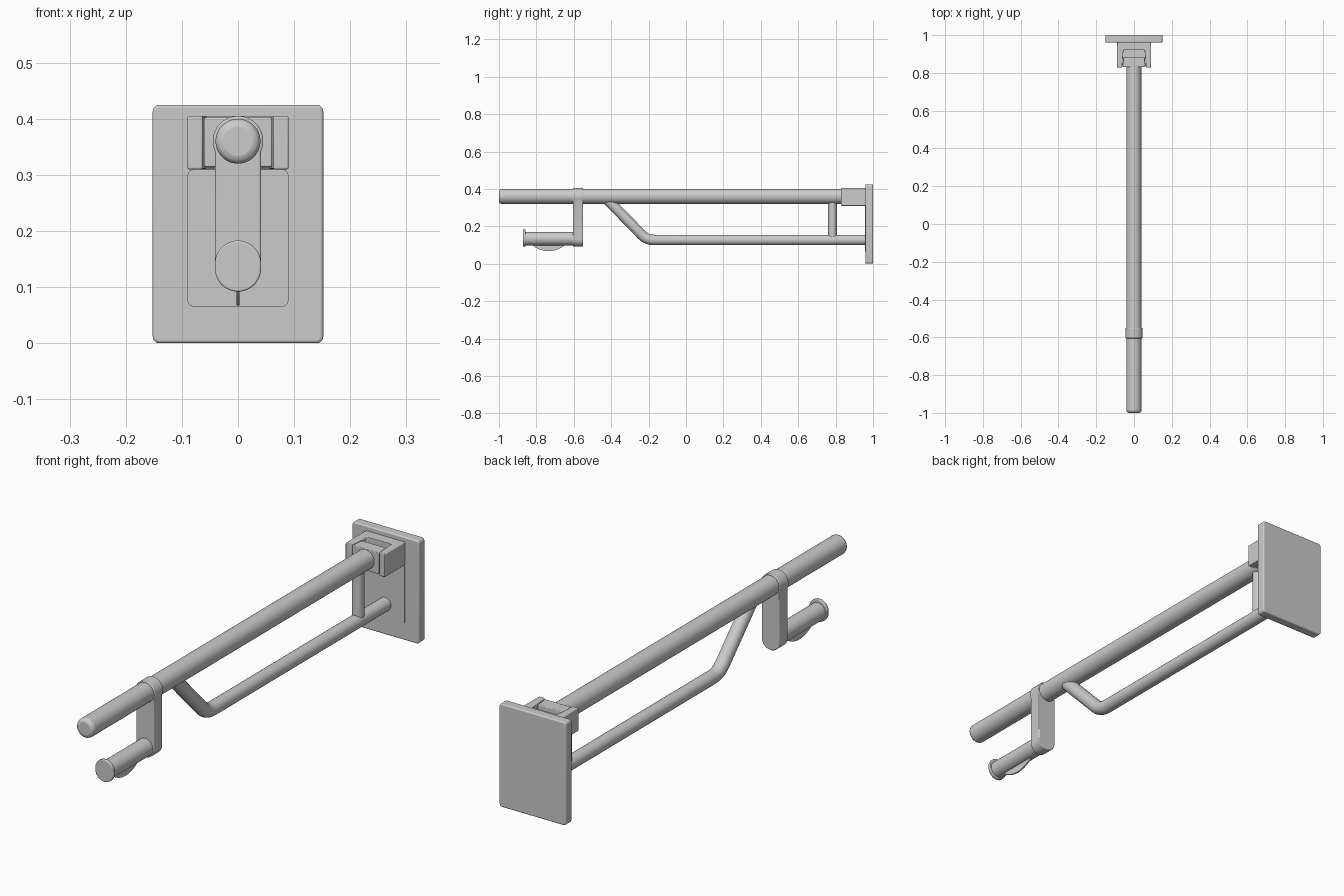
import bpy, bmesh, math
from mathutils import Vector

if "Cube" in bpy.data.objects:
    bpy.data.objects.remove(bpy.data.objects["Cube"])

def finish(name, bm, bevel=0.0, segments=3):
    bmesh.ops.recalc_face_normals(bm, faces=bm.faces)
    me = bpy.data.meshes.new(name)
    bm.to_mesh(me)
    bm.free()
    ob = bpy.data.objects.new(name, me)
    bpy.context.collection.objects.link(ob)
    bpy.ops.object.select_all(action='DESELECT')
    bpy.context.view_layer.objects.active = ob
    ob.select_set(True)
    if bevel:
        m = ob.modifiers.new("bevel", 'BEVEL')
        m.width, m.segments = bevel, segments
        m.limit_method, m.angle_limit = 'ANGLE', math.radians(40)
    bpy.ops.object.shade_smooth_by_angle(angle=math.radians(35))
    return ob

def prism(name, points, axis, a, b, bevel=0.0):
    """Extrude a 2D outline along an axis: y uses (x, z), x uses (y, z), z uses (x, y)."""
    place = {'x': lambda p, t: (t, p[0], p[1]),
             'y': lambda p, t: (p[0], t, p[1]),
             'z': lambda p, t: (p[0], p[1], t)}[axis]
    bm = bmesh.new()
    lo = [bm.verts.new(place(p, a)) for p in points]
    hi = [bm.verts.new(place(p, b)) for p in points]
    bm.faces.new(lo)
    bm.faces.new(hi)
    n = len(points)
    for i in range(n):
        j = (i + 1) % n
        bm.faces.new((lo[i], lo[j], hi[j], hi[i]))
    return finish(name, bm, bevel)

def arc(cx, cz, r, start, end, n=24):
    return [(cx + r * math.cos(math.radians(start + (end - start) * i / n)),
             cz + r * math.sin(math.radians(start + (end - start) * i / n))) for i in range(n + 1)]

def rounded_rect(x, z0, z1, r):
    return (arc(x - r, z1 - r, r, 0, 90, 5) + arc(r - x, z1 - r, r, 90, 180, 5)
            + arc(r - x, z0 + r, r, 180, 270, 5) + arc(x - r, z0 + r, r, 270, 360, 5))

def rod(name, r, z, y0, y1, bevel=0.0):
    return prism(name, arc(0, z, r, 0, 352.5, 47), 'y', y0, y1, bevel)

def tube(name, points, r):
    cu = bpy.data.curves.new(name, 'CURVE')
    cu.dimensions = '3D'
    cu.bevel_depth, cu.bevel_resolution, cu.use_fill_caps = r, 8, True
    sp = cu.splines.new('POLY')
    sp.points.add(len(points) - 1)
    for p, (y, z) in zip(sp.points, points):
        p.co = (0, y, z, 1)
    tmp = bpy.data.objects.new(name + "_path", cu)
    bpy.context.collection.objects.link(tmp)
    me = bpy.data.meshes.new_from_object(tmp)
    bm = bmesh.new()
    bm.from_mesh(me)
    bpy.data.objects.remove(tmp)
    return finish(name, bm)

# Wall plate with thin raised cover panel
prism("wall_plate", rounded_rect(0.152, 0.0, 0.425, 0.012), 'y', 0.96, 1.0, 0.005)
prism("cover_panel", rounded_rect(0.09, 0.065, 0.31, 0.012), 'y', 0.957, 0.965)

# Hinge housing: U-shaped fork open to the front
prism("hinge_housing", [(-0.09, 0.965), (-0.09, 0.828), (-0.063, 0.828), (-0.056, 0.92),
                        (0.056, 0.92), (0.063, 0.828), (0.09, 0.828), (0.09, 0.965)],
      'z', 0.31, 0.405, 0.003)
prism("hinge_floor", [(-0.06, 0.84), (0.06, 0.84), (0.057, 0.93), (-0.057, 0.93)], 'z', 0.312, 0.322)
# Pivot block held between the fork cheeks
prism("pivot_block", [(-0.061, 0.83), (0.061, 0.83), (0.056, 0.885), (-0.056, 0.885)],
      'z', 0.314, 0.402, 0.003)

# Main grab rail
rod("grab_rail", 0.04, 0.36, -1.0, 0.86, 0.014)

# Lower brace with filleted bend
bend = Vector((-0.21, 0.127))
d1, d2 = Vector((1, 0)), Vector((-0.22, 0.226)).normalized()
p0, p2 = bend + d1 * 0.04, bend + d2 * 0.04
curve = [p0 * (1 - t) ** 2 + bend * 2 * t * (1 - t) + p2 * t * t for t in [i / 8 for i in range(9)]]
tube("lower_brace", [(0.965, 0.127)] + [tuple(p) for p in curve] + [(-0.425, 0.348)], 0.028)
tube("rear_strut", [(0.783, 0.13), (0.783, 0.35)], 0.023)

# Roll holder hanger clamped round the rail
prism("holder_hanger", arc(0, 0.36, 0.045, -25, 205, 32) + arc(0, 0.133, 0.041, 180, 360),
      'y', -0.605, -0.55, 0.003)
# Roll spindle, oval end stop and spring fin underneath
rod("roll_spindle", 0.036, 0.134, -0.865, -0.6)
prism("spindle_end_stop", arc(0, 0.142, 0.041, 0, 180) + arc(0, 0.133, 0.041, 180, 360),
      'y', -0.872, -0.858, 0.003)
prism("spring_fin", arc(-0.735, 0.198, 0.131, 220, 320), 'x', -0.003, 0.003)
